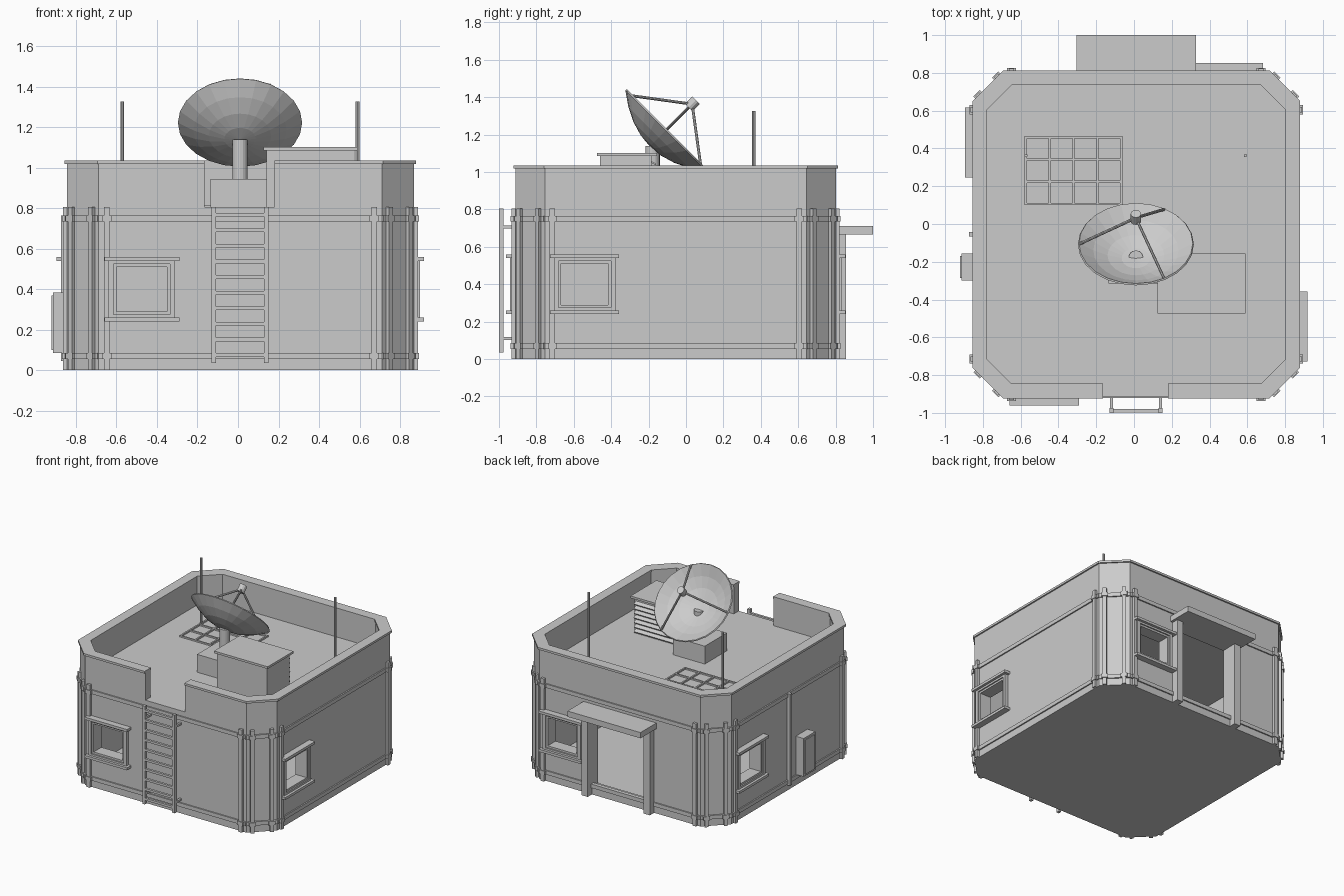
import bpy, bmesh, math
from mathutils import Matrix, Vector

cube = bpy.data.objects.get("Cube")
if cube:
    bpy.data.objects.remove(cube, do_unlink=True)

GREY = (0.6, 0.6, 0.6, 1)
mat = bpy.data.materials.new("plain_grey")
mat.use_nodes = True
mat.diffuse_color = GREY
mat.node_tree.nodes["Principled BSDF"].inputs["Base Color"].default_value = GREY

CENTRE = Matrix.Translation((0.012, -0.055, 0))
HALF, BEVEL = 0.857, 0.70          # wall distance and where the chamfer starts
DIAG = (HALF + BEVEL) / math.sqrt(2)
ROOF, RIM = 0.805, 1.035
WALLS = (0, 90, 180, 270)          # front, left, back, right


def make(name, bm):
    bmesh.ops.recalc_face_normals(bm, faces=bm.faces)
    me = bpy.data.meshes.new(name)
    bm.to_mesh(me)
    bm.free()
    me.materials.append(mat)
    ob = bpy.data.objects.new(name, me)
    bpy.context.collection.objects.link(ob)
    return ob


def box(bm, x, y, z, m=Matrix()):
    size = Matrix.Diagonal((x[1] - x[0], y[1] - y[0], z[1] - z[0], 1))
    mid = Matrix.Translation((sum(x) / 2, sum(y) / 2, sum(z) / 2))
    bmesh.ops.create_cube(bm, size=1, matrix=m @ mid @ size)


def wall_box(bm, angle, u, d, z):
    """Box on a wall: u runs along it, d is the distance out from the centre."""
    box(bm, u, (-d[1], -d[0]), z, CENTRE @ Matrix.Rotation(math.radians(angle), 4, 'Z'))


def rod(bm, a, b, r, sides=8):
    a, b = Vector(a), Vector(b)
    rot = (b - a).to_track_quat('Z', 'Y').to_matrix().to_4x4()
    bmesh.ops.create_cone(bm, cap_ends=True, segments=sides, radius1=r, radius2=r,
                          depth=(b - a).length, matrix=Matrix.Translation((a + b) / 2) @ rot)


def octagon(half, bevel, z0, z1):
    bm = bmesh.new()
    pts = []
    for k in range(4):
        turn = CENTRE @ Matrix.Rotation(k * math.pi / 2, 4, 'Z')
        pts += [turn @ Vector((half, -bevel, z0)), turn @ Vector((half, bevel, z0))]
    face = bm.faces.new([bm.verts.new(p) for p in pts])
    top = bmesh.ops.extrude_face_region(bm, geom=[face])["geom"]
    bmesh.ops.translate(bm, vec=(0, 0, z1 - z0),
                        verts=[v for v in top if isinstance(v, bmesh.types.BMVert)])
    return bm


def cut(ob, bm):
    cutter = make("cutter", bm)
    cutter.hide_render = True
    mod = ob.modifiers.new("cut", 'BOOLEAN')
    mod.operation, mod.solver, mod.object = 'DIFFERENCE', 'EXACT', cutter
    bpy.context.view_layer.objects.active = ob
    bpy.ops.object.modifier_apply(modifier=mod.name)
    bpy.data.objects.remove(cutter, do_unlink=True)


def gap_cutter():
    bm = bmesh.new()
    box(bm, (-0.165, 0.18), (-1.1, -0.7), (ROOF, 1.2))
    return bm


# Hollow building with parapet, front gap, windows and doorway
WIN = -0.487
shell = make("building_shell", octagon(HALF, BEVEL, 0, 1.02))
cut(shell, octagon(0.78, 0.65, 0.05, 0.76))
cut(shell, octagon(0.795, 0.665, ROOF, 1.2))
cut(shell, gap_cutter())
for a in WALLS:
    bm = bmesh.new()
    wall_box(bm, a, (WIN - 0.125, WIN + 0.125), (0.7, 1), (0.29, 0.51))
    cut(shell, bm)
bm = bmesh.new()
wall_box(bm, 180, (-0.245, 0.245), (0.7, 1), (0.06, 0.665))
cut(shell, bm)

# Parapet coping
coping = make("parapet_coping", octagon(0.868, 0.705, 1.018, RIM))
cut(coping, octagon(0.79, 0.66, 0.9, 1.2))
cut(coping, gap_cutter())

# Horizontal bands, vertical battens and their clamps
bands, battens = bmesh.new(), bmesh.new()
LEVELS = ((0.055, 0.085), (0.735, 0.765))
for a in WALLS:
    for angle, dist, length, u in ((a, HALF, 0.70, 0.66), (a + 45, DIAG, 0.113, 0.07)):
        for z in LEVELS:
            wall_box(bands, angle, (-length, length), (dist - 0.02, dist + 0.01), z)
        for s in (-u, u):
            wall_box(battens, angle, (s - 0.014, s + 0.014), (dist - 0.02, dist + 0.02), (0, 0.805))
            for z in LEVELS:
                wall_box(battens, angle, (s - 0.024, s + 0.024), (dist - 0.02, dist + 0.025), z)
make("wall_bands", bands)
make("wall_battens", battens)

# Windows: casing, inner frame, lintel and sill
bm = bmesh.new()
for a in WALLS:
    for z in ((0.54, 0.56), (0.24, 0.26)):
        wall_box(bm, a, (WIN - 0.185, WIN + 0.185), (HALF - 0.02, HALF + 0.05), z)
    for w, inner, z0, z1, out in ((0.165, 0.14, 0.26, 0.54, 0.03), (0.14, 0.125, 0.275, 0.525, 0.02)):
        d, t = (HALF - 0.02, HALF + out), w - inner
        for s in (-1, 1):
            wall_box(bm, a, sorted((WIN + s * w, WIN + s * inner)), d, (z0, z1))
        for z in ((z0, z0 + 0.015), (z1 - 0.015, z1)):
            wall_box(bm, a, (WIN - w + t, WIN + w - t), d, z)
make("window_frames", bm)

# Doorway posts and canopy
bm = bmesh.new()
for s in (-0.27, 0.27):
    wall_box(bm, 180, (s - 0.027, s + 0.027), (HALF - 0.02, 0.91), (0, 0.67))
make("door_posts", bm)
bm = bmesh.new()
wall_box(bm, 180, (-0.317, 0.317), (HALF - 0.02, 1.055), (0.665, 0.71))
make("door_canopy", bm)

# Ladder
bm = bmesh.new()
for x in (-0.12, 0.14):
    box(bm, (x - 0.011, x + 0.011), (-1, -0.975), (0.035, 0.805))
    for z in (0.11, 0.705):
        box(bm, (x - 0.008, x + 0.008), (-0.98, -0.9), (z - 0.008, z + 0.008))
for i in range(10):
    z = 0.075 + 0.077 * i
    box(bm, (-0.115, 0.135), (-0.997, -0.979), (z - 0.009, z + 0.009))
make("ladder", bm)

# Conduit and electrical cabinet on the right wall
bm = bmesh.new()
wall_box(bm, 270, (-0.012, 0.012), (HALF - 0.01, 0.885), (0.045, 0.765))
make("wall_conduit", bm)
bm = bmesh.new()
wall_box(bm, 270, (0.1, 0.245), (HALF - 0.01, 0.925), (0.085, 0.385))
wall_box(bm, 270, (0.115, 0.23), (0.92, 0.932), (0.1, 0.37))
make("electrical_cabinet", bm)

# Rooftop cooling unit with lid and louvres
bm = bmesh.new()
box(bm, (0.14, 0.575), (-0.46, -0.185), (ROOF - 0.01, 1.085))
make("cooling_unit", bm)
bm = bmesh.new()
box(bm, (0.125, 0.59), (-0.475, -0.155), (1.085, 1.102))
make("cooling_unit_lid", bm)
bm = bmesh.new()
for i in range(7):
    tilt = Matrix.Translation((0, -0.18, 0.835 + i * 0.036)) @ Matrix.Rotation(-0.5, 4, 'X')
    box(bm, (0.15, 0.565), (-0.02, 0.022), (-0.004, 0.004), tilt)
make("cooling_louvres", bm)

# Roof grating
bm = bmesh.new()
for i in range(5):
    x = -0.573 + i * 0.1265
    box(bm, (x - 0.006, x + 0.006), (0.1, 0.465), (ROOF - 0.005, ROOF + 0.012))
for i in range(4):
    y = 0.106 + i * 0.1177
    box(bm, (-0.578, -0.062), (y - 0.006, y + 0.006), (ROOF - 0.005, ROOF + 0.011))
make("roof_grating", bm)

# Aerial masts
bm = bmesh.new()
for x in (-0.572, 0.59):
    rod(bm, (x, 0.362, ROOF - 0.01), (x, 0.362, 1.327), 0.009)
make("aerial_masts", bm)

# Dish plinth and mast
bm = bmesh.new()
box(bm, (-0.135, 0.14), (-0.315, -0.04), (ROOF - 0.01, 0.945))
make("dish_plinth", bm)
bm = bmesh.new()
rod(bm, (0.01, -0.178, 0.94), (0.01, -0.178, 1.14), 0.038, 16)
make("dish_mast", bm)

# Dish bowl, tilted back at 45 degrees
TILT = Matrix.Translation((0.01, -0.105, 1.225)) @ Matrix.Rotation(-math.pi / 4, 4, 'X')
bm = bmesh.new()
SIDES, R, DEPTH = 24, 0.304, 0.12
rings = []
for j in range(1, 5):
    f = j / 4
    rings.append([bm.verts.new((R * f * math.cos(k * math.tau / SIDES),
                                R * f * math.sin(k * math.tau / SIDES),
                                DEPTH * (f * f - 1))) for k in range(SIDES)])
hub = bm.verts.new((0, 0, -DEPTH))
for k in range(SIDES):
    n = (k + 1) % SIDES
    bm.faces.new((hub, rings[0][k], rings[0][n]))
    for a, b in zip(rings, rings[1:]):
        bm.faces.new((a[k], b[k], b[n], a[n]))
dish = make("dish_bowl", bm)
dish.matrix_world = TILT
solid = dish.modifiers.new("thickness", 'SOLIDIFY')
solid.thickness, solid.offset = 0.01, 0

# Dish feed and its three struts
bm = bmesh.new()
rod(bm, (0, 0, 0.17), (0, 0, 0.225), 0.028, 12)
for deg in (60, 180, 300):
    t = math.radians(deg)
    rod(bm, (0.298 * math.cos(t), 0.298 * math.sin(t), 0), (0, 0, 0.195), 0.008)
make("dish_feed", bm).matrix_world = TILT
